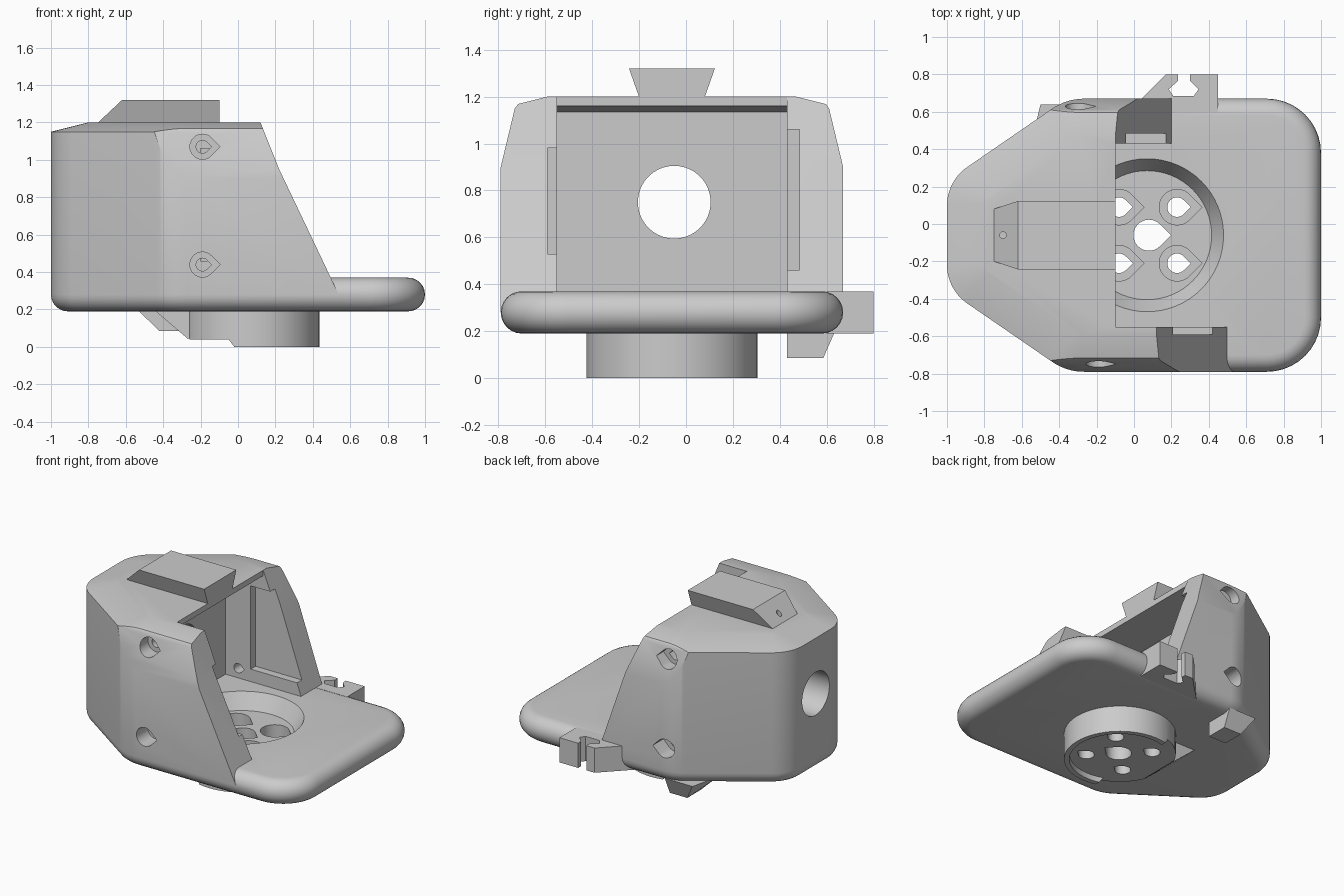
import bpy, bmesh
from math import sin, cos, pi, atan2, tan
from mathutils import Vector

if "Cube" in bpy.data.objects:
    bpy.data.objects.remove(bpy.data.objects["Cube"])

CY = -0.06  # mid line of the housing


def make(name, bm):
    bmesh.ops.recalc_face_normals(bm, faces=bm.faces)
    me = bpy.data.meshes.new(name)
    bm.to_mesh(me)
    bm.free()
    ob = bpy.data.objects.new(name, me)
    bpy.context.collection.objects.link(ob)
    return ob


def loft(name, rings):
    bm = bmesh.new()
    vs = [[bm.verts.new(p) for p in r] for r in rings]
    n = len(vs[0])
    for a, b in zip(vs, vs[1:]):
        for i in range(n):
            j = (i + 1) % n
            bm.faces.new((a[i], a[j], b[j], b[i]))
    bm.faces.new(vs[0][::-1])
    bm.faces.new(vs[-1])
    return make(name, bm)


def prism(name, poly, axis, lo, hi):
    put = {'x': lambda p, t: (t, p[0], p[1]),
           'y': lambda p, t: (p[0], t, p[1]),
           'z': lambda p, t: (p[0], p[1], t)}[axis]
    return loft(name, [[put(p, t) for p in poly] for t in (lo, hi)])


def rect(a0, b0, a1, b1):
    return [(a0, b0), (a1, b0), (a1, b1), (a0, b1)]


def circle(a, b, r, n=64):
    return [(a + r * cos(2 * pi * i / n), b + r * sin(2 * pi * i / n)) for i in range(n)]


def teardrop(a, b, r):
    arc = [pi / 4 + 1.5 * pi * i / 24 for i in range(25)]
    return [(a + r * cos(t), b + r * sin(t)) for t in arc] + [(a + r * 1.414, b)]


def hull(name, pts):
    bm = bmesh.new()
    for p in pts:
        bm.verts.new(p)
    bmesh.ops.convex_hull(bm, input=bm.verts)
    return make(name, bm)


def boolean(ob, tool, op='DIFFERENCE'):
    m = ob.modifiers.new("bool", 'BOOLEAN')
    m.operation, m.solver, m.object = op, 'EXACT', tool
    bpy.context.view_layer.objects.active = ob
    bpy.ops.object.modifier_apply(modifier=m.name)
    bpy.data.objects.remove(tool)


# Plan outline: rounded corners, inset by shrinking each corner arc
CORNERS = [(1, -.79, .29), (1, .67, .29), (-.36, .67, .3),
           (-1, .23, .25), (-1, -.35, .25), (-.36, -.79, .3)]


def outline(z, inset, seg=10):
    pts, n = [], len(CORNERS)
    for i, (x, y, r) in enumerate(CORNERS):
        p = Vector((x, y))
        u = (p - Vector(CORNERS[i - 1][:2])).normalized()
        v = (Vector(CORNERS[(i + 1) % n][:2]) - p).normalized()
        a0 = atan2(-u.x, u.y)
        turn = atan2(u.x * v.y - u.y * v.x, u.dot(v))
        c = p - u * r * tan(turn / 2) + Vector((-u.y, u.x)) * r
        a0 = atan2(-u.x, u.y)
        a0 = atan2(-u.x, u.y)
        for k in range(seg + 1):
            a = a0 + turn * k / seg
            pts.append((c.x + (r - inset) * cos(a), c.y + (r - inset) * sin(a), z))
    return pts


# Base plate with fully rounded rim
plate = loft("housing", [outline(.28 + .09 * sin(t), .09 * (1 - cos(t)))
                         for t in [-pi / 2 + pi * i / 12 for i in range(13)]])

# Upper shell with sloped shoulders
shell = loft("shell", [outline(.28, 0), outline(1.15, 0), outline(1.2, .2)])
half = [(-.81, .2), (-.81, .817), (-.73, 1.15), (-.705, 1.183), (-.66, 1.21)]
section = half + [(2 * CY - y, z) for y, z in reversed(half)]
boolean(shell, prism("section_cutter", section, 'x', -1.2, 1.2), 'INTERSECT')

# Slanted side walls, open front and hollow interior
near = [(.08, 1.3), (.12, 1.2), (.22, .95), (.577, .2), (1.2, .2), (1.2, 1.3)]
far = [(-.14, 1.3), (-.1, 1.2), (0, .95), (.26, .2), (1.2, .2), (1.2, 1.3)]
inner = [(-.4, .36), (1.2, .36), (1.2, 1.3), (-.1, 1.3), (-.1, 1.16), (-.4, 1.135)]
boolean(shell, prism("near_cutter", near, 'y', -1, .9))
boolean(shell, prism("far_cutter", far, 'y', .43, .9))
boolean(shell, prism("cavity_cutter", inner, 'y', -.55, .4301))

# Shallow recesses in the two inner walls
boolean(shell, prism("far_recess", rect(-.2, .46, .6, 1.06), 'y', .40, .485))
boolean(shell, prism("near_recess", rect(0, .53, .7, .98), 'y', -.59, -.5))
boolean(plate, shell, 'UNION')

# Mounting boss below, trimmed on its rear side
boss = prism("boss", circle(.07, CY, .365), 'z', 0, .24)
boolean(boss, prism("boss_trim", rect(-.6, -1, -.26, 1), 'z', -.1, .5))
boolean(boss, prism("boss_ring", circle(.07, CY, .33), 'z', -.1, .04))
boolean(boss, prism("boss_step", [(-.6, -.1), (.05, -.1), (-.02, 0), (-.05, .04), (-.6, .04)],
                    'y', -1, 1))
boolean(plate, boss, 'UNION')
boolean(plate, prism("ramp", [(-.2, .045), (-.27, .045), (-.451, .2), (-.451, .22), (-.2, .22)],
                     'y', CY - .15, CY + .15), 'UNION')

# Dovetail rail on the roof
boolean(plate, hull("rail", [(x, CY + s * w, z) for s in (-1, 1)
                             for x, w, z in ((-.1, .13, 1.17), (-.1, .183, 1.32),
                                             (-.62, .183, 1.32), (-.78, .13, 1.17))]), 'UNION')

# Cable clip on the side and hook underneath
clip = [(-.03, .6), (.45, .6), (.45, .8), (.3, .8), (.3, .765), (.345, .72), (.32, .685),
        (.21, .685), (.185, .72), (.235, .765), (.235, .8), (.17, .8), (.04, .67)]
boolean(plate, prism("clip", clip, 'z', .191, .369), 'UNION')
boolean(plate, hull("hook", [(-.42, .43, .085), (-.28, .43, .085), (-.28, .585, .085),
                             (-.42, .585, .085), (-.55, .43, .21), (-.28, .43, .21),
                             (-.28, .64, .21), (-.5, .64, .21)]), 'UNION')

# Round floor recess with tapered wall
boolean(plate, loft("floor_recess", [[(x, y, z) for x, y in circle(.07, CY, r)]
                                     for r, z in ((.345, .26), (.41, .372), (.41, .42))]))

# Teardrop floor holes with counterbores
boolean(plate, prism("centre_hole", teardrop(.08, CY, .083), 'z', -.2, .33))
for x in (-.08, .23):
    for y in (CY - .15, CY + .15):
        boolean(plate, prism("floor_bore", teardrop(x, y, .095), 'z', .12, .33))
        boolean(plate, prism("floor_hole", teardrop(x, y, .052), 'z', -.2, .2))

# Teardrop side screw holes with counterbores
for z in (.44, 1.07):
    for x, y0, y1, yin in ((-.19, -.9, -.66, -.5), (-.3, .8, .55, .38)):
        boolean(plate, prism("side_bore", teardrop(x, z, .067), 'y', min(y0, y1), max(y0, y1)))
        boolean(plate, prism("side_hole", teardrop(x, z, .034), 'y', min(y0, yin), max(y0, yin)))

# Rear opening and small pin hole in the rail ramp
boolean(plate, prism("rear_hole", circle(-.05, .75, .155), 'x', -1.2, -.3))
boolean(plate, prism("pin_hole", circle(-.7, CY, .018, 16), 'z', 1.08, 1.4))

bpy.ops.object.select_all(action='DESELECT')
plate.select_set(True)
bpy.context.view_layer.objects.active = plate
bpy.ops.object.shade_smooth_by_angle(angle=pi / 6)
